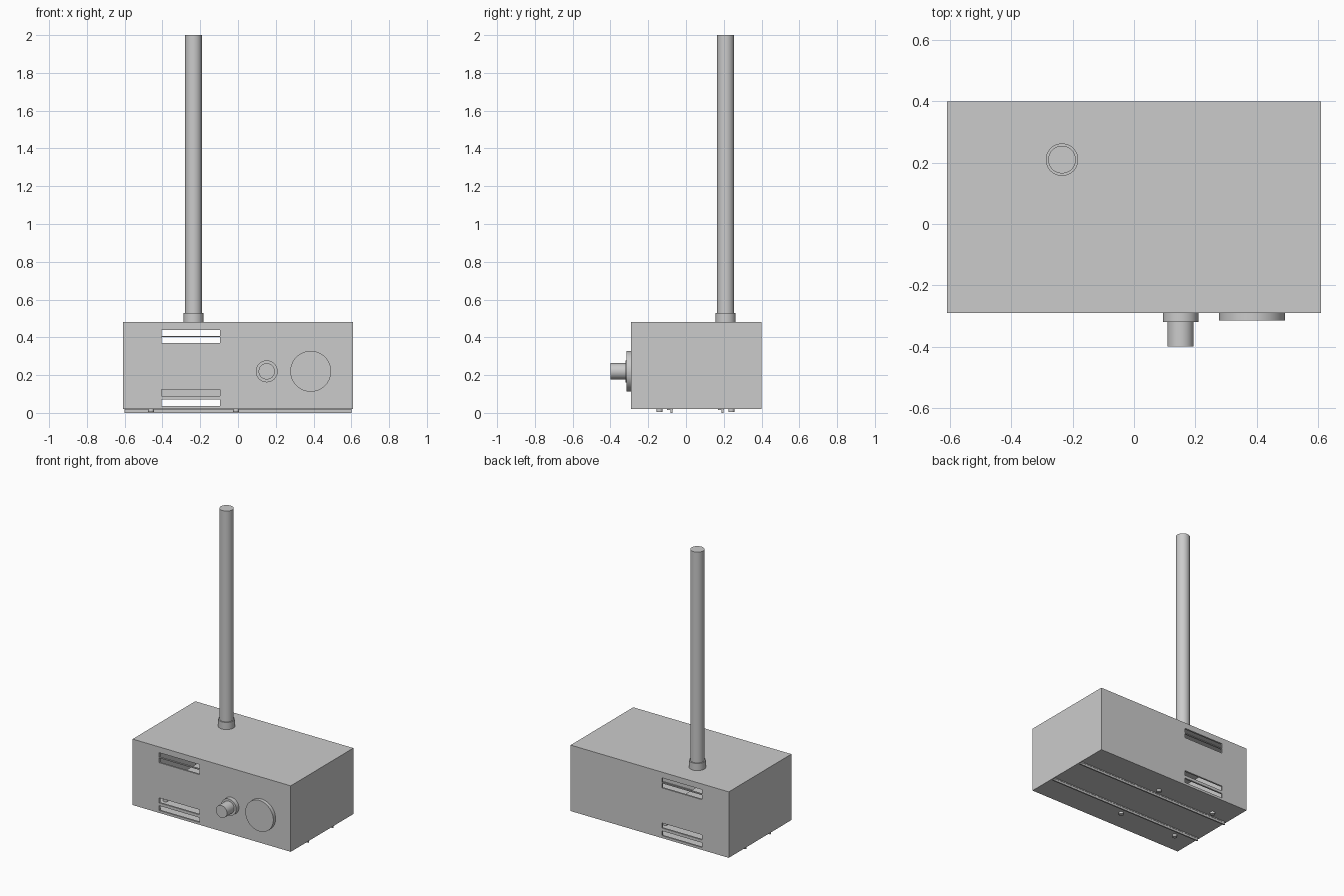
import bpy
import math
from mathutils import Vector

old = bpy.data.objects.get("Cube")
if old:
    bpy.data.objects.remove(old, do_unlink=True)

grey = bpy.data.materials.new("plain grey")
grey.use_nodes = True
colour = (0.6, 0.6, 0.6, 1)
grey.diffuse_color = colour
grey.node_tree.nodes["Principled BSDF"].inputs["Base Color"].default_value = colour


def box(name, low, high):
    """Box between two opposite corners."""
    low, high = Vector(low), Vector(high)
    bpy.ops.mesh.primitive_cube_add(size=1, location=(low + high) / 2)
    ob = bpy.context.object
    ob.name = name
    ob.scale = high - low
    bpy.ops.object.transform_apply(location=False, rotation=False, scale=True)
    ob.data.materials.append(grey)
    return ob


def cylinder(name, start, end, radius, sides=48):
    """Smooth-sided cylinder between two points."""
    start, end = Vector(start), Vector(end)
    axis = end - start
    bpy.ops.mesh.primitive_cylinder_add(
        vertices=sides, radius=radius, depth=axis.length,
        location=(start + end) / 2,
        rotation=axis.to_track_quat("Z", "Y").to_euler())
    ob = bpy.context.object
    ob.name = name
    ob.data.materials.append(grey)
    bpy.ops.object.shade_smooth_by_angle(angle=math.radians(40))
    return ob


def cut(target, cutter):
    """Subtract the cutter and discard it."""
    cutter.hide_render = True
    mod = target.modifiers.new("cut", "BOOLEAN")
    mod.operation = "DIFFERENCE"
    mod.solver = "EXACT"
    mod.object = cutter
    bpy.context.view_layer.objects.active = target
    bpy.ops.object.modifier_apply(modifier=mod.name)
    bpy.data.objects.remove(cutter, do_unlink=True)


# Hollow case with ventilation slots through the front and back walls
wall = 0.012
low, high = Vector((-0.61, -0.29, 0.02)), Vector((0.61, 0.4, 0.48))
inset = Vector((wall, wall, wall))
case = box("case", low, high)
cut(case, box("cavity_cutter", low + inset, high - inset))
for z0, z1 in ((0.37, 0.402), (0.408, 0.44), (0.09, 0.125), (0.037, 0.07)):
    cut(case, box("slot_cutter", (-0.405, -0.5, z0), (-0.095, 0.5, z1)))

# Circuit board inside, held by screws that poke out under the floor
box("circuit_board", (-0.5, -0.18, 0.088), (0.03, 0.28, 0.127))
for x in (-0.46, -0.01):
    for y in (-0.14, 0.24):
        cylinder("board_screw", (x, y, 0.005), (x, y, 0.09), 0.016, 24)

# Angled rails along the underside
for y in (-0.085, 0.185):
    box("rail_flange", (-0.6, y - 0.015, 0.014), (0.6, y + 0.015, 0.021))
    box("rail_web", (-0.6, y + 0.003, 0), (0.6, y + 0.013, 0.015))

# Antenna and its collar
cylinder("antenna_collar", (-0.235, 0.21, 0.475), (-0.235, 0.21, 0.53), 0.053)
cylinder("antenna_rod", (-0.235, 0.21, 0.48), (-0.235, 0.21, 2), 0.045)

# Front controls
cylinder("knob_base", (0.152, -0.285, 0.22), (0.152, -0.32, 0.22), 0.058)
cylinder("knob_shaft", (0.152, -0.31, 0.22), (0.152, -0.4, 0.22), 0.043)
cylinder("dial", (0.385, -0.285, 0.22), (0.385, -0.315, 0.22), 0.108, 64)
